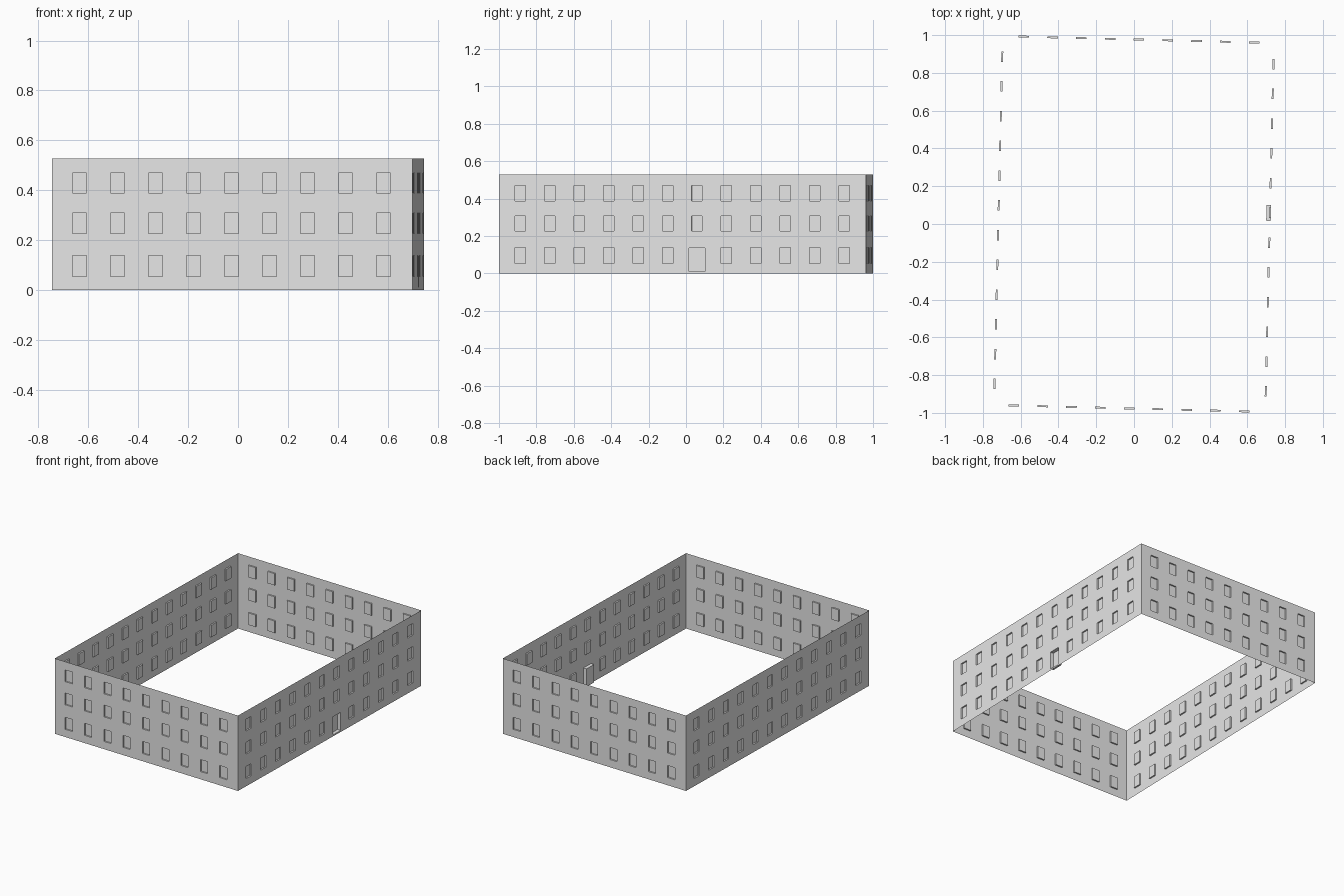
import bpy
import bmesh
from mathutils import Vector

cube = bpy.data.objects.get("Cube")
if cube:
    bpy.data.objects.remove(cube, do_unlink=True)

HEIGHT = 0.528
WINDOW_WIDTH, WINDOW_DEPTH = 0.056, 0.01
DOOR_DEPTH = 0.024
FLOORS = [(0.054, 0.138), (0.226, 0.308), (0.388, 0.47)]

plaster = bpy.data.materials.new("light grey plaster")
plaster.use_nodes = True
grey = (0.8, 0.8, 0.8, 1.0)
plaster.diffuse_color = grey
plaster.node_tree.nodes["Principled BSDF"].inputs["Base Color"].default_value = grey


def window_openings(first, spacing, count):
    """Openings as (left, right, bottom, top, depth) along a wall."""
    half = WINDOW_WIDTH / 2
    return [(first + i * spacing - half, first + i * spacing + half, low, high, WINDOW_DEPTH)
            for i in range(count) for low, high in FLOORS]


def build_wall(name, start, end, openings):
    """Thin wall, seen from outside running left to right, with closed recesses."""
    start, end = Vector((*start, 0)), Vector((*end, 0))
    length = (end - start).length
    along = (end - start).normalized()
    up = Vector((0, 0, 1))
    inward = up.cross(along)
    bm = bmesh.new()

    def quad(*corners):
        bm.faces.new([bm.verts.new(start + along * u + up * z + inward * d)
                      for u, z, d in corners])

    # Wall surface between the openings
    columns = sorted({0, length, *(u for o in openings for u in o[:2])})
    rows = sorted({0, HEIGHT, *(z for o in openings for z in o[2:4])})
    for left, right in zip(columns, columns[1:]):
        for low, high in zip(rows, rows[1:]):
            u, z = (left + right) / 2, (low + high) / 2
            if not any(o[0] < u < o[1] and o[2] < z < o[3] for o in openings):
                quad((left, low, 0), (right, low, 0), (right, high, 0), (left, high, 0))

    # Recessed panes and their reveals
    for left, right, low, high, depth in openings:
        ring = [(left, low), (right, low), (right, high), (left, high)]
        quad(*[(u, z, depth) for u, z in ring])
        for a, b in zip(ring, ring[1:] + ring[:1]):
            quad((*a, 0), (*b, 0), (*b, depth), (*a, depth))

    bmesh.ops.remove_doubles(bm, verts=bm.verts, dist=0.0001)
    # Merge coplanar wall cells into larger faces
    bmesh.ops.dissolve_limit(bm, angle_limit=0.01, verts=bm.verts, edges=bm.edges)
    mesh = bpy.data.meshes.new(name)
    bm.to_mesh(mesh)
    bm.free()
    mesh.materials.append(plaster)
    obj = bpy.data.objects.new(name, mesh)
    bpy.context.collection.objects.link(obj)


# Corner points of the slightly turned rectangular plan
front_right, front_left = (-0.746, -0.963), (0.70, -1.0)
back_left, back_right = (0.746, 0.963), (-0.70, 1.0)

short_side = window_openings(0.11, 0.1525, 9)
long_side = window_openings(0.114, 0.1575, 12)

# The entrance replaces one ground floor window
door = (1.017, 1.101, 0.011, 0.137, DOOR_DEPTH)
entrance_side = [o for o in long_side
                 if o[1] < door[0] or o[0] > door[1] or o[2] > door[3] + 0.01] + [door]

build_wall("front_wall", front_right, front_left, short_side)
build_wall("entrance_wall", front_left, back_left, entrance_side)
build_wall("back_wall", back_left, back_right, short_side)
build_wall("side_wall", back_right, front_right, long_side)
